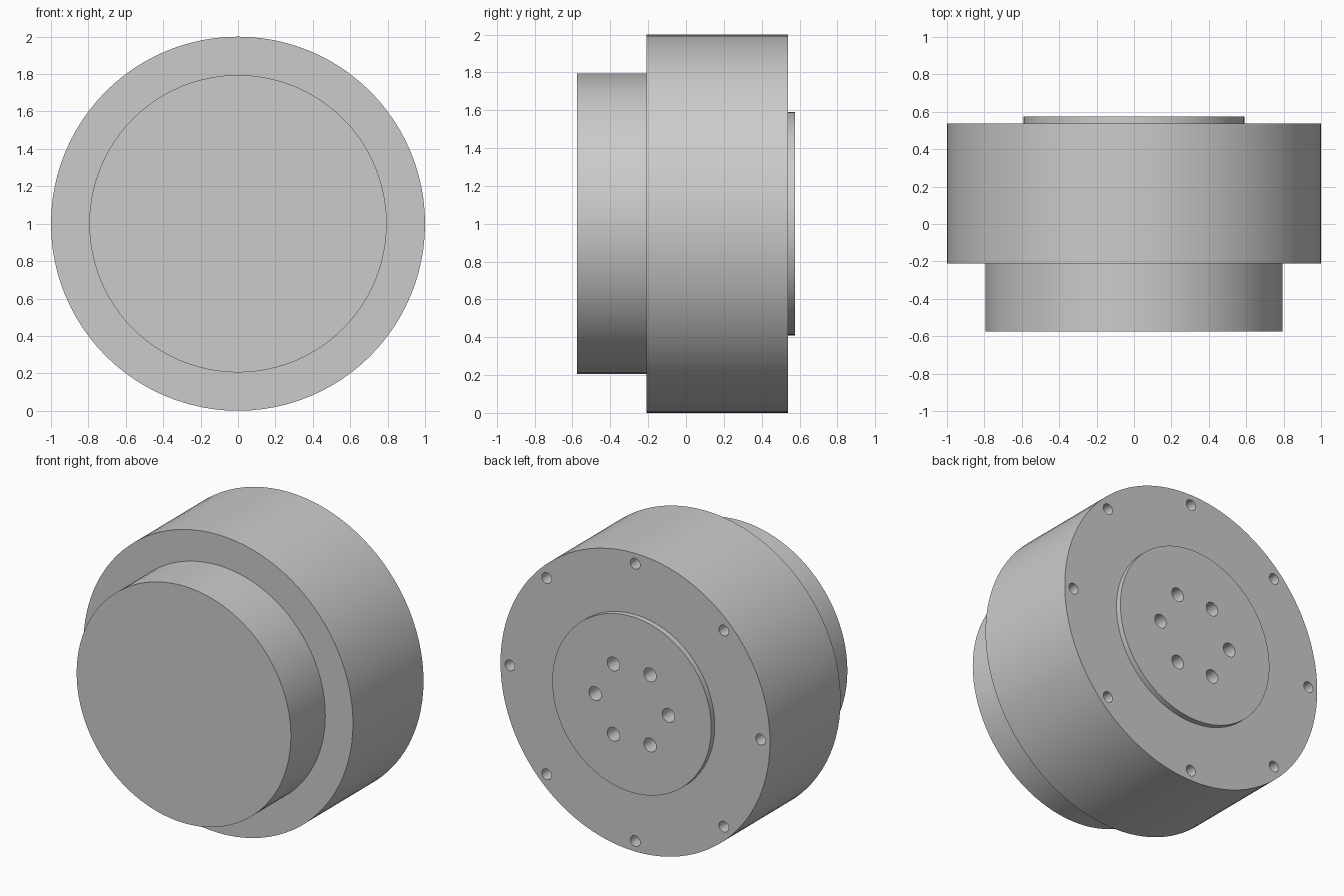
import bpy, bmesh, math
from mathutils import Matrix, Vector

if "Cube" in bpy.data.objects:
    bpy.data.objects.remove(bpy.data.objects["Cube"])

SEGMENTS = 96
CENTRE_Z = 1.0

grey = bpy.data.materials.new("light grey metal")
grey.diffuse_color = (0.6, 0.6, 0.6, 1)
grey.use_nodes = True
grey.node_tree.nodes["Principled BSDF"].inputs["Base Color"].default_value = grey.diffuse_color


def make_object(name, bm):
    bmesh.ops.recalc_face_normals(bm, faces=bm.faces)
    mesh = bpy.data.meshes.new(name)
    bm.to_mesh(mesh)
    bm.free()
    mesh.materials.append(grey)
    obj = bpy.data.objects.new(name, mesh)
    bpy.context.collection.objects.link(obj)
    return obj


def lathe(name, profile):
    """Turn (radius, y) steps around the y axis and cap both ends."""
    bm = bmesh.new()
    rings = []
    for r, y in profile:
        rings.append([bm.verts.new((r * math.cos(a), y, CENTRE_Z + r * math.sin(a)))
                      for a in (2 * math.pi * i / SEGMENTS for i in range(SEGMENTS))])
    for a, b in zip(rings, rings[1:]):
        for i in range(SEGMENTS):
            j = (i + 1) % SEGMENTS
            bm.faces.new((a[i], a[j], b[j], b[i]))
    bm.faces.new(rings[0])
    bm.faces.new(rings[-1])
    return make_object(name, bm)


def add_hole_ring(bm, count, ring_radius, hole_radius, face_y, depth):
    """Cylinders sunk into the back face, evenly spaced on a circle."""
    for i in range(count):
        a = 2 * math.pi * i / count
        pos = Vector((ring_radius * math.cos(a), face_y,
                      CENTRE_Z + ring_radius * math.sin(a)))
        bmesh.ops.create_cone(
            bm, cap_ends=True, segments=24, radius1=hole_radius,
            radius2=hole_radius, depth=2 * depth,
            matrix=Matrix.Translation(pos) @ Matrix.Rotation(math.pi / 2, 4, 'X'))


# Stepped housing: front drum, wide body, thin output boss at the back
housing = lathe("stepped_housing", [
    (0.795, -0.575), (0.795, -0.21),
    (1.0, -0.21), (1.0, 0.538),
    (0.59, 0.538), (0.59, 0.575)])

# Bolt holes: eight near the rim, six in the boss
bm = bmesh.new()
add_hole_ring(bm, 8, 0.93, 0.036, 0.538, 0.15)
add_hole_ring(bm, 6, 0.272, 0.046, 0.575, 0.15)
cutter = make_object("bolt_hole_cutter", bm)
cutter.hide_render = True

mod = housing.modifiers.new("bolt holes", 'BOOLEAN')
mod.operation = 'DIFFERENCE'
mod.solver = 'EXACT'
mod.object = cutter

bpy.context.view_layer.objects.active = housing
housing.select_set(True)
bpy.ops.object.modifier_apply(modifier=mod.name)
bpy.data.objects.remove(cutter)
bpy.ops.object.shade_smooth_by_angle(angle=math.radians(30))
